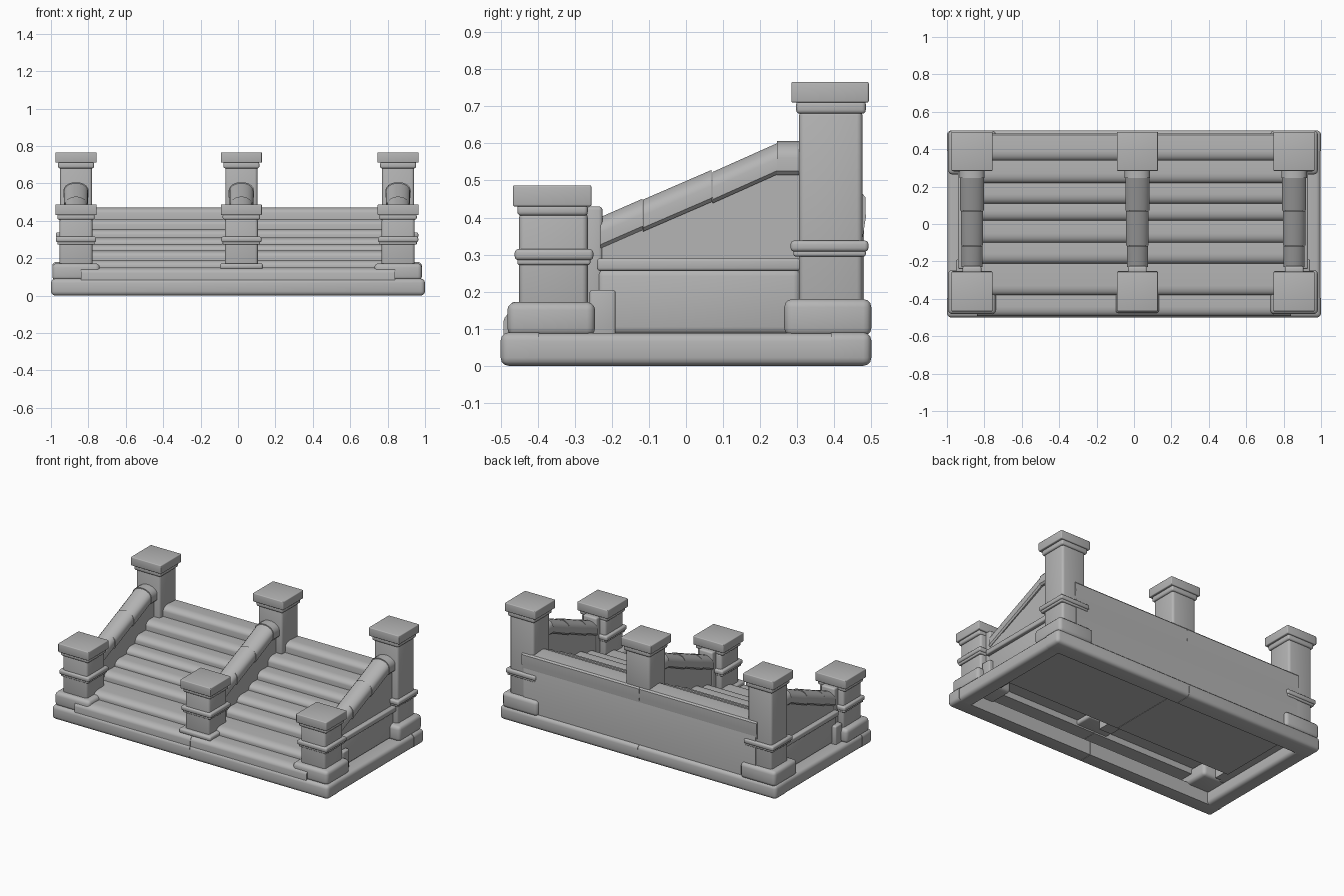
import bpy, bmesh, math

cube = bpy.data.objects.get("Cube")
if cube:
    bpy.data.objects.remove(cube)

stone = bpy.data.materials.new("grey stone")
stone.use_nodes = True
GREY = (0.46, 0.46, 0.46, 1)
stone.diffuse_color = GREY
stone.node_tree.nodes["Principled BSDF"].inputs["Base Color"].default_value = GREY


def finish(name, bm, bevel=0.0, sharp=lambda mid: False):
    """Bevel all edges except those whose midpoint is sharp, then smooth shade."""
    bmesh.ops.recalc_face_normals(bm, faces=bm.faces)
    if bevel:
        edges = [e for e in bm.edges
                 if not sharp((e.verts[0].co + e.verts[1].co) / 2)]
        bmesh.ops.bevel(bm, geom=edges, offset=bevel, segments=3,
                        profile=0.5, affect='EDGES', clamp_overlap=True)
    mesh = bpy.data.meshes.new(name)
    bm.to_mesh(mesh)
    bm.free()
    mesh.materials.append(stone)
    ob = bpy.data.objects.new(name, mesh)
    bpy.context.collection.objects.link(ob)
    bpy.ops.object.select_all(action='DESELECT')
    ob.select_set(True)
    bpy.context.view_layer.objects.active = ob
    bpy.ops.object.shade_smooth_by_angle(angle=math.radians(35))


def block(name, xs, ys, zs, bevel=0.0, sharp=lambda mid: False):
    bm = bmesh.new()
    bmesh.ops.create_cube(bm, size=1)
    for v in bm.verts:
        v.co = [r[0] if c < 0 else r[1] for c, r in zip(v.co, (xs, ys, zs))]
    finish(name, bm, bevel, sharp)


def loft(name, rings):
    """Skin a list of matching closed cross-sections and cap the ends."""
    bm = bmesh.new()
    rows = [[bm.verts.new(p) for p in ring] for ring in rings]
    n = len(rows[0])
    for a, b in zip(rows, rows[1:]):
        for i in range(n):
            j = (i + 1) % n
            bm.faces.new((a[i], a[j], b[j], b[i]))
    bm.faces.new(rows[0])
    bm.faces.new(rows[-1])
    finish(name, bm)


def extrude_x(name, profile, x0, x1):
    loft(name, [[(x, y, z) for y, z in profile] for x in (x0, x1)])


def at_seam(mid):
    """Joints between plinth stones stay tight and square."""
    return abs(mid.x) < 0.01 or 0.385 < abs(mid.y) < 0.4


# Flight of steps with soft rounded nosings, hollow under the front
noses = [(-0.492, 0.15), (-0.38, 0.19), (-0.21, 0.24), (-0.1, 0.275),
         (0.02, 0.31), (0.11, 0.355), (0.22, 0.41), (0.34, 0.472)]
profile = [(-0.492, 0.08)]
for i, (y, z) in enumerate(noses):
    if i:
        profile.append((y, noses[i - 1][1] - 0.002))
    for step in range(6):
        a = math.radians(18 * step)
        profile.append((y + 0.05 * (1 - math.cos(a)), z - 0.03 * (1 - math.sin(a))))
profile += [(0.475, 0.465), (0.48, 0.45), (0.48, 0.07), (-0.15, 0.07),
            (-0.15, 0.17), (-0.36, 0.17), (-0.36, 0.13), (-0.46, 0.13),
            (-0.46, 0.08)]

# Plinth frame, steps and back wall, each split at the middle
for side, label in ((-1, "right"), (1, "left")):
    xs = sorted((0.001 * side, side))
    for part, ys in (("front", (-0.5, -0.396)), ("back", (0.391, 0.5))):
        block(part + "_plinth_" + label, xs, ys, (0, 0.09), 0.022, at_seam)
    block("side_plinth_" + label, sorted((0.89 * side, 0.997 * side)),
          (-0.397, 0.392), (0, 0.088), 0.022, at_seam)
    extrude_x("steps_" + label, profile, 0.001 * side, 0.84 * side)
    extrude_x("back_wall_" + label,
              [(0.44, 0.07), (0.474, 0.07), (0.474, 0.33), (0.485, 0.4),
               (0.484, 0.455), (0.475, 0.465), (0.44, 0.465)],
              0.001 * side, 0.85 * side)


def post(name, x, levels):
    """Stack of rounded blocks: half width, y range, z range, bevel."""
    for part, half, ys, zs, bevel in levels:
        block(name + "_" + part, (x - half, x + half), ys, zs, bevel)


short_post = [
    ("base", 0.127, (-0.482, -0.245), (0.08, 0.172), 0.022),
    ("shaft", 0.088, (-0.45, -0.265), (0.15, 0.415), 0.015),
    ("band", 0.108, (-0.462, -0.25), (0.285, 0.315), 0.01),
    ("lower_band", 0.1, (-0.455, -0.258), (0.272, 0.29), 0.006),
    ("neck", 0.1, (-0.455, -0.265), (0.405, 0.435), 0.01),
    ("cap", 0.11, (-0.467, -0.255), (0.43, 0.487), 0.005)]
tall_post = [
    ("base", 0.127, (0.265, 0.5), (0.08, 0.18), 0.022),
    ("shaft", 0.086, (0.305, 0.476), (0.15, 0.69), 0.015),
    ("band", 0.108, (0.282, 0.492), (0.308, 0.338), 0.01),
    ("lower_band", 0.1, (0.29, 0.485), (0.295, 0.312), 0.006),
    ("neck", 0.096, (0.297, 0.485), (0.68, 0.715), 0.01),
    ("cap", 0.11, (0.284, 0.493), (0.71, 0.766), 0.005)]
# The middle posts rise out of the steps
middle_base = ("base", 0.115, (-0.475, -0.245), (0.14, 0.172), 0.012)
middle_short = [middle_base] + short_post[1:]
middle_tall = [("shaft", 0.086, (0.305, 0.476), (0.4, 0.69), 0.015)] + tall_post[4:]


def rail_piece(name, x, start, end, half, height):
    """Round-topped handrail stone; start and end give the bottom y and z."""
    shape = [(-0.85, 0), (-1, 0.12)]
    for step in range(5):
        a = math.radians(20 * step)
        shape.append((-math.cos(a), 0.5 + 0.5 * math.sin(a)))
    shape += [(-u, v) for u, v in reversed(shape)]
    loft(name, [[(x + u * half, y, z + v * height) for u, v in shape]
                for y, z in (start, end)])


# Three balustrades: posts, rail, rail feet and the wall below the rail
for label, x in (("right", -0.866), ("middle", 0.018), ("left", 0.856)):
    post("front_post_" + label, x, middle_short if label == "middle" else short_post)
    post("back_post_" + label, x, middle_tall if label == "middle" else tall_post)
    rail_piece("rail_low_" + label, x, (-0.23, 0.317), (-0.118, 0.366), 0.056, 0.085)
    rail_piece("rail_middle_" + label, x, (-0.116, 0.362), (0.069, 0.442), 0.06, 0.087)
    rail_piece("rail_high_" + label, x, (0.071, 0.438), (0.25, 0.518), 0.064, 0.085)
    rail_piece("rail_end_" + label, x, (0.245, 0.515), (0.315, 0.515), 0.068, 0.092)
    block("rail_foot_" + label, (x - 0.05, x + 0.05),
          (-0.27, -0.225), (0.15, 0.43), 0.01)
    extrude_x("rail_wall_" + label,
              [(-0.24, 0.08), (0.33, 0.08), (0.33, 0.55), (0.25, 0.53),
               (-0.24, 0.325)], x - 0.045, x + 0.045)

# Side wall trim: moulding, foot block and thicker lower course
for label, x, side in (("right", -0.866, -1), ("left", 0.856, 1)):
    block("side_moulding_" + label, sorted((x, x + 0.075 * side)),
          (-0.24, 0.31), (0.256, 0.29), 0.008)
    block("side_foot_" + label, sorted((x, x + 0.085 * side)),
          (-0.26, -0.19), (0.08, 0.205), 0.008)
    block("side_course_" + label, sorted((x, x + 0.058 * side)),
          (-0.24, 0.31), (0.085, 0.262), 0.02)
